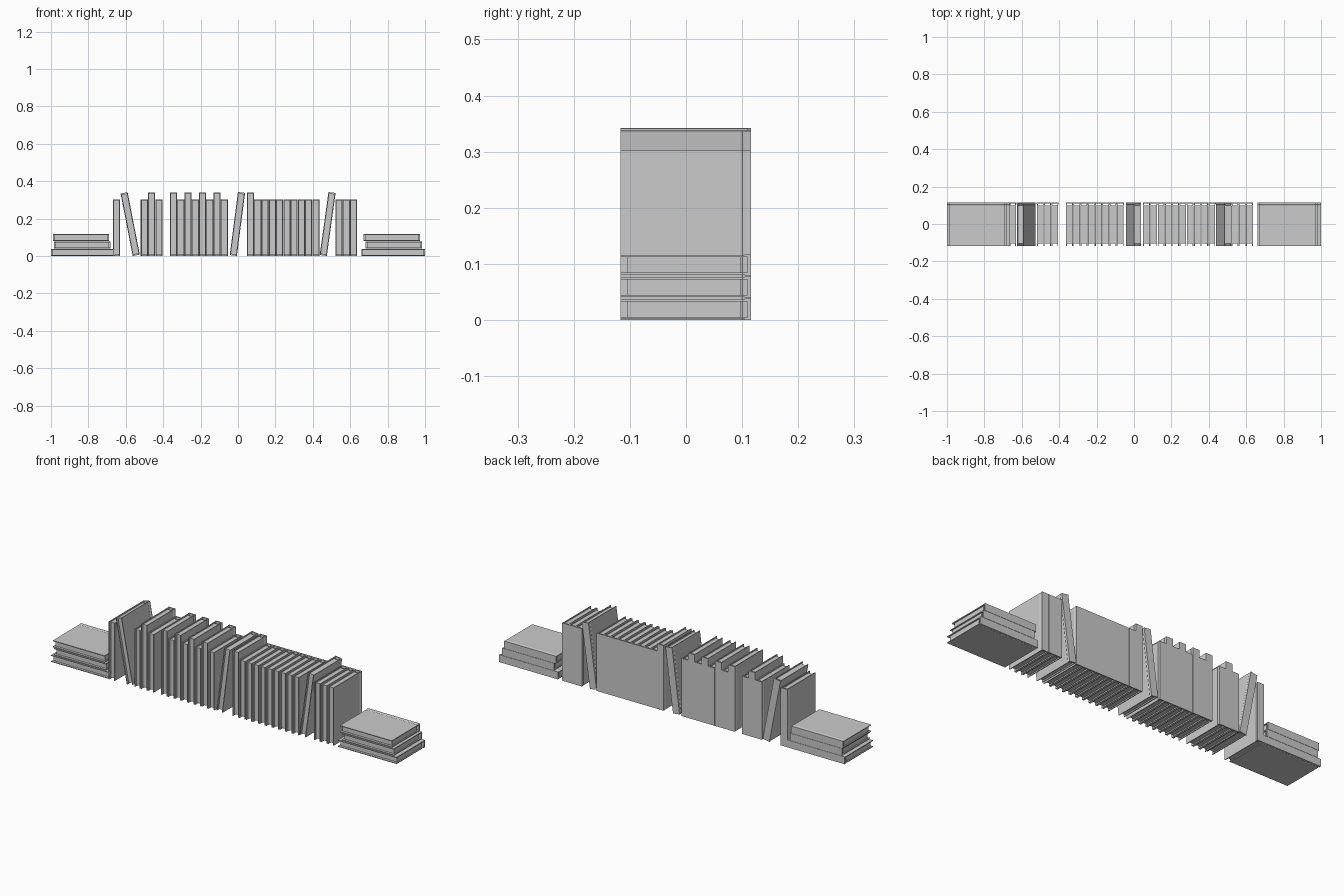
import bpy, bmesh
from math import sin, cos, radians
from mathutils import Matrix

if "Cube" in bpy.data.objects:
    bpy.data.objects.remove(bpy.data.objects["Cube"])

TALL, SHORT = 0.34, 0.302
PITCH = 0.0388          # spine-to-spine spacing on the shelf
HALF = 0.0192           # half width of the spine
FRONT, BACK = -0.117, 0.116


def make_object(name, bm, matrix):
    bmesh.ops.recalc_face_normals(bm, faces=bm.faces)
    mesh = bpy.data.meshes.new(name)
    bm.to_mesh(mesh)
    bm.free()
    obj = bpy.data.objects.new(name, mesh)
    obj.matrix_world = matrix
    bpy.context.collection.objects.link(obj)
    return obj


def book(name, height, matrix):
    """Upright book: thickness along x, spine at +y, bottom on z = 0."""
    # cover: C-shaped section with a hinge groove beside the spine
    outer = [(0.0178, FRONT), (0.0178, 0.097), (0.0162, 0.101), (HALF, 0.106), (HALF, BACK)]
    inner = [(0.0138, 0.110), (0.0138, FRONT)]
    right = outer + inner
    section = outer + [(-x, y) for x, y in reversed(outer)]
    section += [(-x, y) for x, y in reversed(inner)] + inner
    bm = bmesh.new()
    face = bm.faces.new([bm.verts.new((x, y, 0)) for x, y in section])
    grown = bmesh.ops.extrude_face_region(bm, geom=[face])["geom"]
    verts = [g for g in grown if isinstance(g, bmesh.types.BMVert)]
    bmesh.ops.translate(bm, verts=verts, vec=(0, 0, height))
    make_object(name + "_cover", bm, matrix)

    # page block, set back from the cover edges
    bm = bmesh.new()
    inset, y0, y1 = 0.006, -0.105, 0.098
    box = Matrix.Translation((0, (y0 + y1) / 2, height / 2)) @ Matrix.Diagonal(
        (0.0276, y1 - y0, height - 2 * inset, 1))
    bmesh.ops.create_cube(bm, size=1, matrix=box)
    make_object(name + "_pages", bm, matrix)


# upright rows: left edge and heights (T tall, S short)
rows = [(-0.668, "S"), (-0.520, "STS"), (-0.364, "TSTSTSTS"),
        (0.048, "TSSSSSSSSS"), (0.521, "SSS")]
for r, (left, pattern) in enumerate(rows):
    for i, size in enumerate(pattern):
        x = left + HALF + i * PITCH
        book(f"row_{r + 1}_book_{i + 1}", TALL if size == "T" else SHORT,
             Matrix.Translation((x, 0, 0)))

# leaning books: lower edge position and tilt (positive leans right)
for i, (pivot, tilt) in enumerate([(-0.563, -11), (-0.006, 7.4), (0.475, 7.9)]):
    side = HALF if tilt < 0 else -HALF
    book(f"leaning_book_{i + 1}", TALL,
         Matrix.Translation((pivot, 0, 0)) @ Matrix.Rotation(radians(tilt), 4, 'Y')
         @ Matrix.Translation((side, 0, 0)))

# flat stacks at both ends: start and end in x for each layer
stacks = {"left": [(-1.0, -0.66), (-0.983, -0.683), (-0.99, -0.69)],
          "right": [(0.66, 1.0), (0.683, 0.983), (0.672, 0.972)]}
for side, layers in stacks.items():
    for i, (x0, x1) in enumerate(layers):
        z = HALF + i * 0.0395
        book(f"{side}_stack_book_{i + 1}", x1 - x0,
             Matrix.Translation((x0, 0, z)) @ Matrix.Rotation(radians(90), 4, 'Y'))
